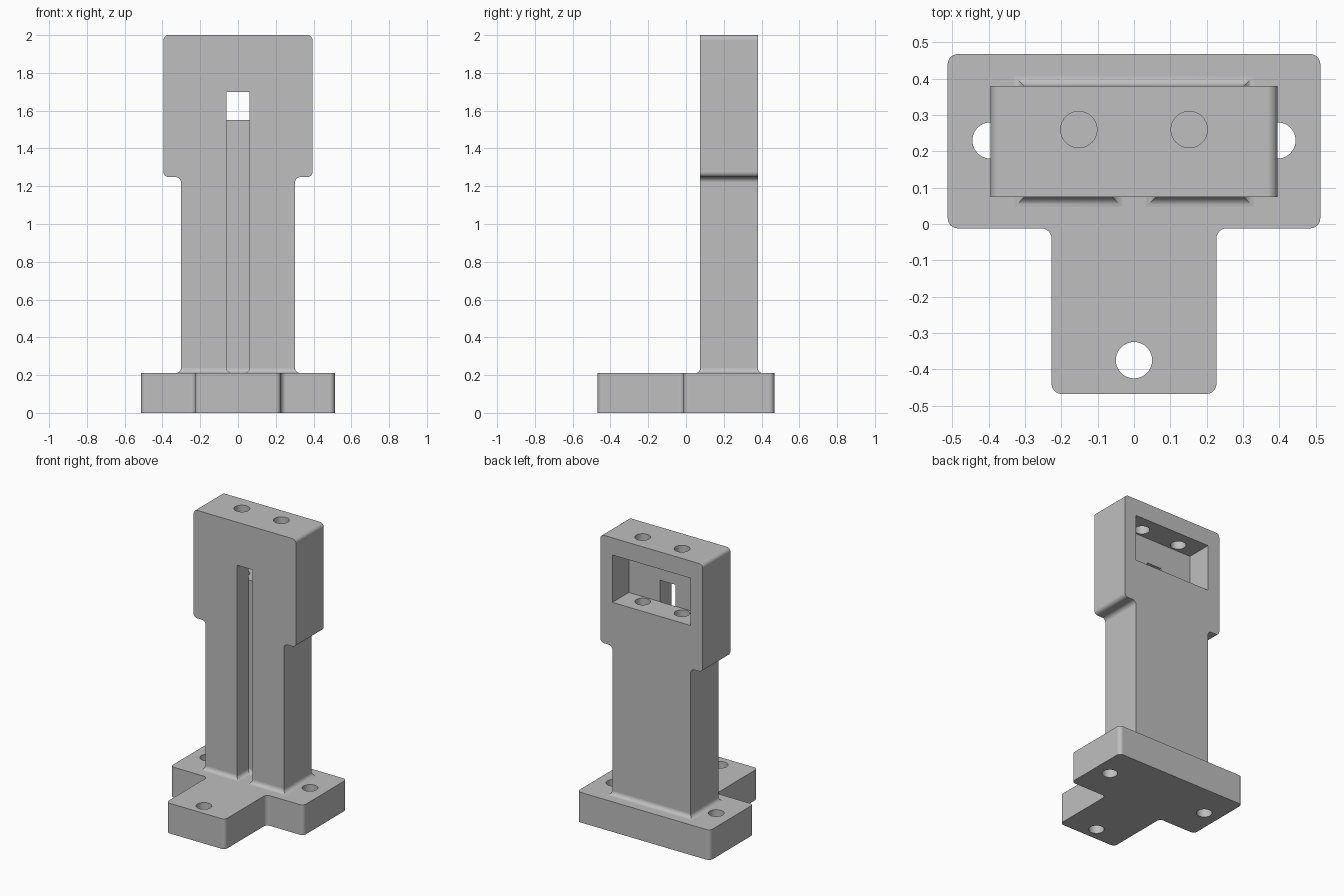
import bpy, bmesh, math
from mathutils import Vector, Matrix

default = bpy.data.objects.get("Cube")
if default:
    bpy.data.objects.remove(default, do_unlink=True)

grey = bpy.data.materials.new("plain_grey")
grey.use_nodes = True
colour = (0.52, 0.52, 0.52, 1)
grey.diffuse_color = colour
grey.node_tree.nodes["Principled BSDF"].inputs["Base Color"].default_value = colour

R = 0.028          # fillet radius
BASE_TOP = 0.21
FRONT, BACK = 0.075, 0.38
SLOT_BACK = 0.2
HALF = 0.302       # half width of the column
SLOT = 0.06        # half width of the slot


def finish(bm, name):
    bmesh.ops.recalc_face_normals(bm, faces=bm.faces)
    mesh = bpy.data.meshes.new(name)
    bm.to_mesh(mesh)
    bm.free()
    mesh.materials.append(grey)
    obj = bpy.data.objects.new(name, mesh)
    bpy.context.collection.objects.link(obj)
    return obj


def rounded(points, radius, steps=6):
    """Round every corner, inward or outward, of a right-angled outline."""
    out = []
    for i, p in enumerate(points):
        p = Vector(p)
        a = (Vector(points[i - 1]) - p).normalized() * radius
        b = (Vector(points[(i + 1) % len(points)]) - p).normalized() * radius
        if radius == 0:
            out.append(p)
            continue
        for k in range(steps + 1):
            t = k / steps * math.pi / 2
            out.append(p + a * (1 - math.sin(t)) + b * (1 - math.cos(t)))
    return out


def loft(rings, name):
    bm = bmesh.new()
    loops = [[bm.verts.new(p) for p in ring] for ring in rings]
    for low, high in zip(loops, loops[1:]):
        for i in range(len(low)):
            bm.faces.new((low[i - 1], low[i], high[i], high[i - 1]))
    bm.faces.new(loops[0])
    bm.faces.new(loops[-1])
    return finish(bm, name)


def box(name, low, high):
    low, high = Vector(low), Vector(high)
    bm = bmesh.new()
    bmesh.ops.create_cube(bm, size=1, matrix=Matrix.Translation((low + high) / 2)
                          @ Matrix.Diagonal((*(high - low), 1)))
    return finish(bm, name)


def drill(name, x, y, z0, z1):
    bm = bmesh.new()
    bmesh.ops.create_cone(bm, cap_ends=True, segments=40, radius1=0.05, radius2=0.05,
                          depth=z1 - z0, matrix=Matrix.Translation((x, y, (z0 + z1) / 2)))
    return finish(bm, name)


def cut(obj, cutters):
    bpy.context.view_layer.objects.active = obj
    for cutter in cutters:
        mod = obj.modifiers.new("cut", 'BOOLEAN')
        mod.operation, mod.solver, mod.object = 'DIFFERENCE', 'EXACT', cutter
        bpy.ops.object.modifier_apply(modifier=mod.name)
        bpy.data.objects.remove(cutter, do_unlink=True)


def smooth(obj):
    bpy.ops.object.select_all(action='DESELECT')
    obj.select_set(True)
    bpy.context.view_layer.objects.active = obj
    bpy.ops.object.shade_smooth_by_angle(angle=math.radians(30))
    mod = obj.modifiers.new("even_shading", 'WEIGHTED_NORMAL')
    mod.keep_sharp = True


def mirrored(half):
    return half + [(-x, v) for x, v in reversed(half)]


# T-shaped base plate with three bolt holes
plate = rounded(mirrored([(0.227, -0.468), (0.227, -0.012), (0.513, -0.012), (0.513, 0.468)]), R)
base = loft([[(p.x, p.y, z) for p in plate] for z in (0, BASE_TOP)], "base_plate")
cut(base, [drill("bolt_hole", x, y, -0.1, 0.4)
           for x, y in ((0, -0.375), (-0.395, 0.23), (0.395, 0.23))])
smooth(base)

# Column and wider head, one rounded profile
foot = BASE_TOP + R
profile = [(HALF, 1.248), (0.395, 1.248), (0.395, 2.0)]
shape = rounded(mirrored([(HALF, foot)] + profile), R)
steps = 7
shape = [Vector((HALF, foot))] + shape[steps:-steps] + [Vector((-HALF, foot))]
column = loft([[(p.x, y, p.y) for p in shape] for y in (FRONT, BACK)], "column_and_head")

# Front slot, rear pocket and the vertical pin holes
cutters = [box("slot", (-SLOT, 0, 0.1), (SLOT, SLOT_BACK, 1.7)),
           box("pocket", (-HALF, SLOT_BACK - 0.001, 1.55), (HALF, 0.5, 1.88))]
cutters += [drill("pin_hole", x, 0.26, 1.3, 2.1) for x in (-0.152, 0.152)]
cut(column, cutters)
smooth(column)

# Concave fillet around the column foot, following the slot too
outline = [(HALF, FRONT, 1, -1), (HALF, BACK, 1, 1), (-HALF, BACK, -1, 1),
           (-HALF, FRONT, -1, -1), (-SLOT, FRONT, 1, -1), (-SLOT, SLOT_BACK, 1, -1),
           (SLOT, SLOT_BACK, -1, -1), (SLOT, FRONT, -1, -1)]
rings = []
for k in range(steps):
    t = k / (steps - 1) * math.pi / 2
    d, z = R * (1 - math.sin(t)), BASE_TOP + R * (1 - math.cos(t))
    rings.append([(x + sx * d, y + sy * d, z) for x, y, sx, sy in outline])
smooth(loft(rings, "foot_fillet"))
